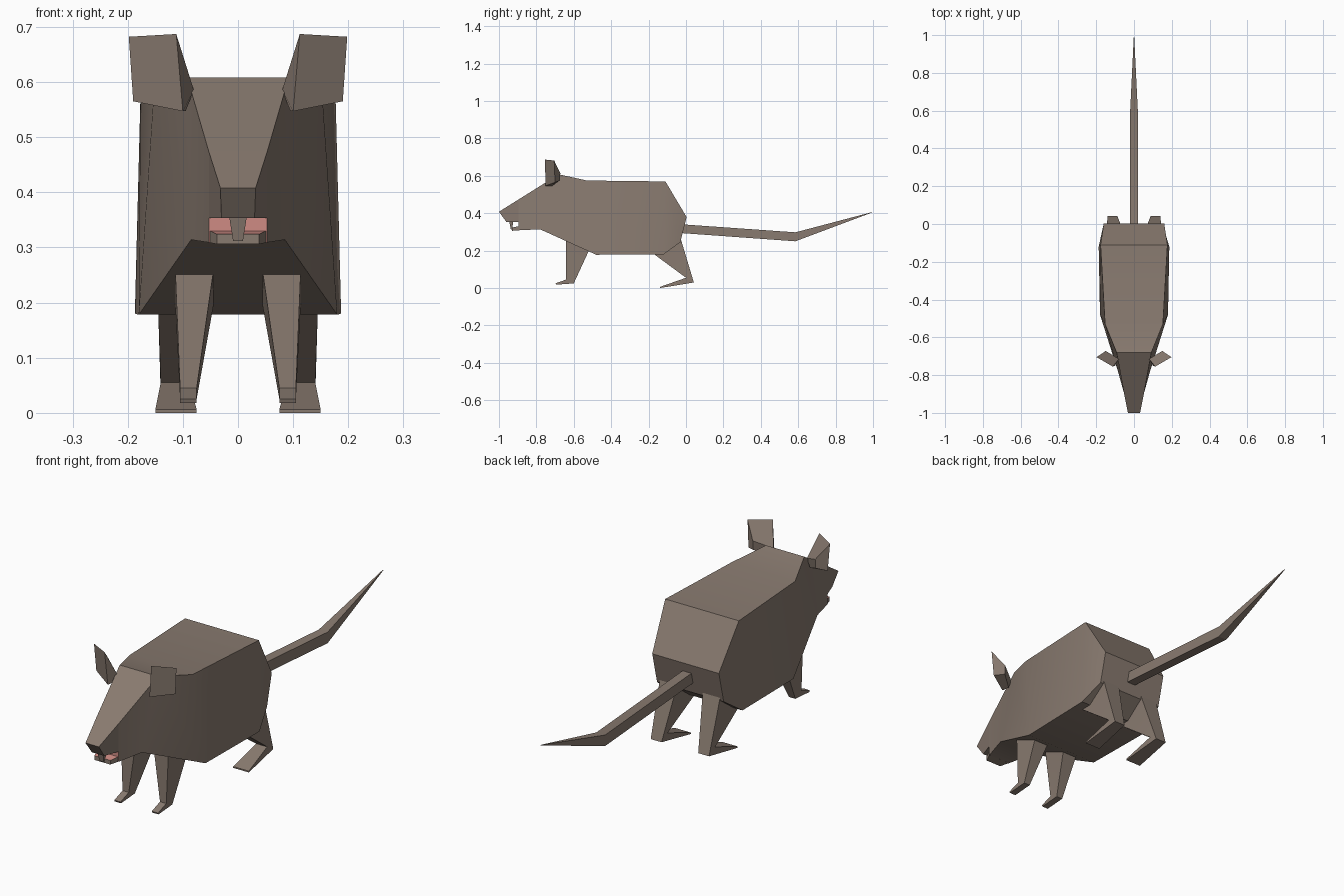
import bpy, bmesh, math

if "Cube" in bpy.data.objects:
    bpy.data.objects.remove(bpy.data.objects["Cube"])


def material(name, rgb):
    m = bpy.data.materials.new(name)
    m.diffuse_color = (*rgb, 1)
    m.use_nodes = True
    m.node_tree.nodes["Principled BSDF"].inputs["Base Color"].default_value = m.diffuse_color
    return m


FUR = material("brown fur", (0.25, 0.197, 0.162))
PINK = material("pink mouth", (0.62, 0.26, 0.23))


def loft(name, rings, mirror=False, pink=None, angle=35):
    """Skin four-sided rings; `pink` is a rule choosing mouth coloured faces."""
    bm = bmesh.new()
    vs = [[bm.verts.new(p) for p in r] for r in rings]
    for a, b in zip(vs, vs[1:]):
        for i in range(4):
            j = (i + 1) % 4
            bm.faces.new((a[i], a[j], b[j], b[i]))
    bm.faces.new(vs[0])
    bm.faces.new(vs[-1][::-1])
    bmesh.ops.remove_doubles(bm, verts=bm.verts, dist=0.0001)
    bmesh.ops.recalc_face_normals(bm, faces=bm.faces)
    for f in bm.faces:
        f.smooth = True
        if pink and pink(f):
            f.material_index = 1
    me = bpy.data.meshes.new(name)
    bm.to_mesh(me)
    bm.free()
    me.materials.append(FUR)
    me.materials.append(PINK)
    me.set_sharp_from_angle(angle=math.radians(angle))
    ob = bpy.data.objects.new(name, me)
    bpy.context.collection.objects.link(ob)
    if mirror:
        ob.modifiers.new("mirror", 'MIRROR').use_mirror_merge = False
    return ob


def sym(yt, zt, wt, yb, zb, wb):
    """Ring symmetric about x = 0: top edge and bottom edge."""
    return [(-wt, yt, zt), (wt, yt, zt), (wb, yb, zb), (-wb, yb, zb)]


def limb(x0, x1, ya, za, yb, zb):
    """Limb ring spanning x0..x1 from a front edge to a back edge."""
    return [(x0, ya, za), (x1, ya, za), (x1, yb, zb), (x0, yb, zb)]


# body from the back of the mouth to the rump; its front cap is the mouth wall
loft("body", [
    sym(-0.895, 0.474, 0.053, -0.895, 0.309, 0.053),
    sym(-0.68, 0.608, 0.092, -0.78, 0.314, 0.085),
    sym(-0.53, 0.575, 0.153, -0.48, 0.178, 0.18),
    sym(-0.11, 0.57, 0.177, -0.12, 0.18, 0.187),
    sym(0.003, 0.38, 0.16, -0.03, 0.245, 0.16),
], pink=lambda f: f.normal.y < -0.9 and f.calc_center_median().y < -0.85)

# upper snout and lower jaw
loft("snout", [
    sym(-1.0, 0.408, 0.032, -0.96, 0.353, 0.03),
    sym(-0.895, 0.474, 0.053, -0.895, 0.353, 0.053),
])
loft("lower_jaw", [
    sym(-0.93, 0.324, 0.038, -0.93, 0.306, 0.038),
    sym(-0.89, 0.331, 0.053, -0.89, 0.309, 0.053),
], pink=lambda f: f.normal.z > 0.8)

# front teeth
loft("front_teeth", [
    sym(-0.945, 0.356, 0.016, -0.925, 0.356, 0.016),
    sym(-0.936, 0.312, 0.009, -0.928, 0.312, 0.009),
])

# ears: broad front plate narrowing to a back edge
loft("ears", [
    [(0.112, -0.755, 0.687), (0.198, -0.705, 0.682),
     (0.190, -0.700, 0.565), (0.100, -0.750, 0.547)],
    [(0.080, -0.715, 0.585), (0.150, -0.672, 0.615),
     (0.150, -0.675, 0.575), (0.095, -0.715, 0.547)],
], mirror=True)

# front legs: shoulder, ankle, toe
loft("front_legs", [
    limb(0.04, 0.115, -0.64, 0.29, -0.51, 0.22),
    limb(0.075, 0.105, -0.642, 0.045, -0.60, 0.025),
    limb(0.075, 0.105, -0.698, 0.025, -0.695, 0.018),
], mirror=True, angle=20)

# hind legs: thigh, heel, splayed toe
loft("hind_legs", [
    limb(0.06, 0.145, -0.19, 0.195, -0.03, 0.27),
    limb(0.088, 0.14, 0.0, 0.055, 0.042, 0.03),
    limb(0.075, 0.15, -0.14, 0.006, -0.14, 0.0),
], mirror=True, angle=20)

# tail: long bar kinking up to a point
loft("tail", [
    sym(-0.04, 0.342, 0.021, -0.04, 0.295, 0.021),
    sym(0.585, 0.298, 0.021, 0.585, 0.25, 0.021),
    sym(0.995, 0.406, 0.001, 0.995, 0.404, 0.001),
], angle=20)
